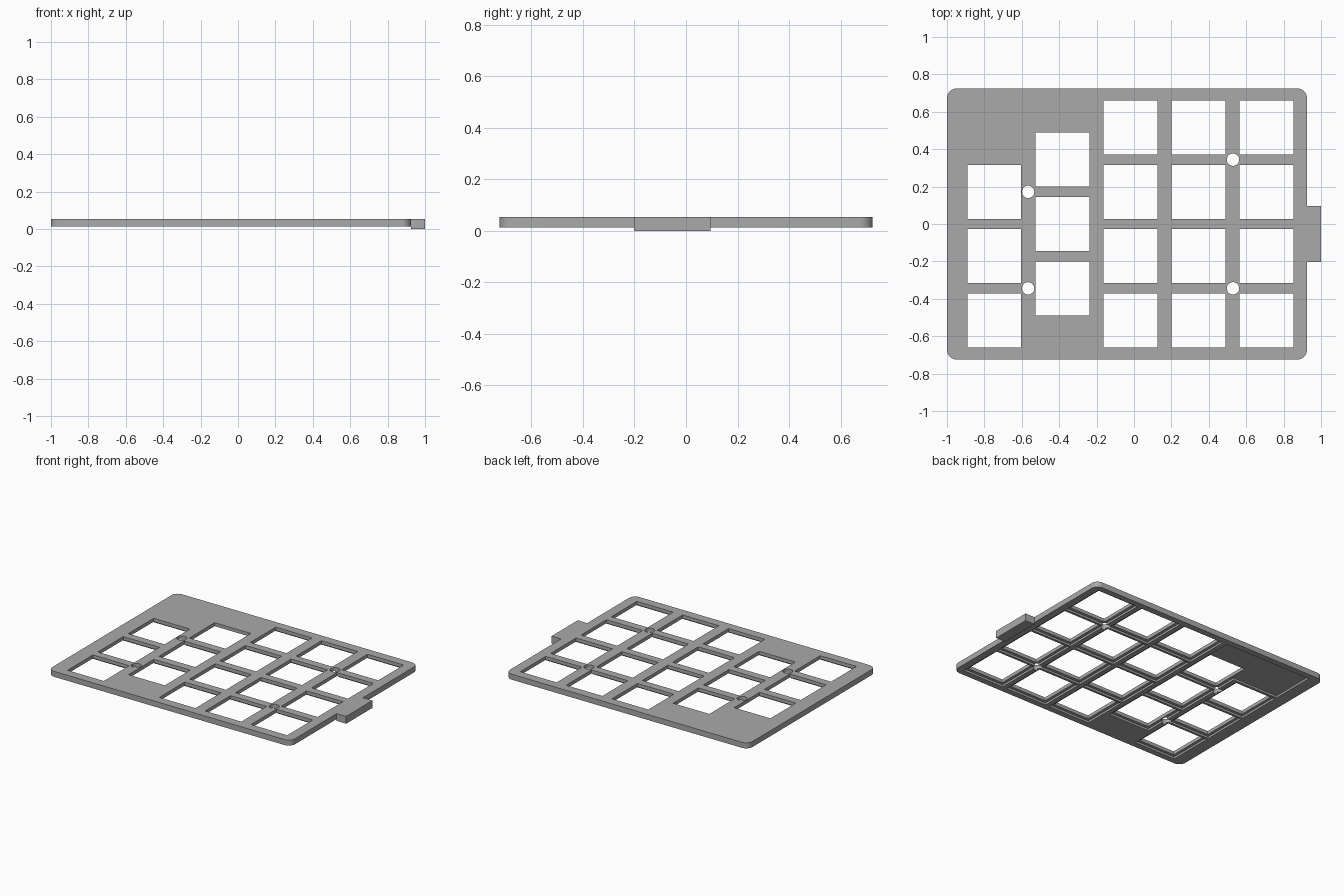
import bpy, bmesh, math

if "Cube" in bpy.data.objects:
    bpy.data.objects.remove(bpy.data.objects["Cube"])

TOP, BOTTOM, FLOOR = 0.053, 0.0135, 0.028   # plate top, plate underside, pocket ceiling
PITCH_X, PITCH_Y, HOLE, LIP = 0.364, 0.344, 0.288, 0.02

grey = bpy.data.materials.new("plain grey")
grey.diffuse_color = (0.4, 0.4, 0.4, 1)
grey.use_nodes = True
grey.node_tree.nodes["Principled BSDF"].inputs["Base Color"].default_value = grey.diffuse_color


def prism(bm, points, z0, z1):
    """Extrude a flat outline from z0 up to z1."""
    face = bm.faces.new([bm.verts.new((x, y, z0)) for x, y in points])
    up = bmesh.ops.extrude_face_region(bm, geom=[face])["geom"]
    bmesh.ops.translate(bm, vec=(0, 0, z1 - z0),
                        verts=[v for v in up if isinstance(v, bmesh.types.BMVert)])


def rect(x0, x1, y0, y1):
    return [(x0, y0), (x1, y0), (x1, y1), (x0, y1)]


def square(x, y, size):
    h = size / 2
    return rect(x - h, x + h, y - h, y + h)


def arc(cx, cy, r, a0, a1, n):
    return [(cx + r * math.cos(math.radians(a0 + (a1 - a0) * i / n)),
             cy + r * math.sin(math.radians(a0 + (a1 - a0) * i / n))) for i in range(n + 1)]


def finish(bm, name):
    bmesh.ops.recalc_face_normals(bm, faces=bm.faces)
    mesh = bpy.data.meshes.new(name)
    bm.to_mesh(mesh)
    bm.free()
    mesh.materials.append(grey)
    ob = bpy.data.objects.new(name, mesh)
    bpy.context.collection.objects.link(ob)
    return ob


def cut(target, cutter):
    cutter.hide_render = True
    mod = target.modifiers.new("cut", "BOOLEAN")
    mod.operation, mod.solver, mod.object = "DIFFERENCE", "EXACT", cutter
    mod.use_self = True
    bpy.context.view_layer.objects.active = target
    bpy.ops.object.modifier_apply(modifier=mod.name)
    bpy.data.objects.remove(cutter)


# Key positions: the first column lacks its top key, the second is staggered
cols = [-0.747 + PITCH_X * i for i in range(5)]
rows = [PITCH_Y * (1.5 - j) for j in range(4)]
keys = [(cols[0], y) for y in rows[1:]]
keys += [(cols[1], y) for y in (PITCH_Y, 0, -PITCH_Y)]
keys += [(x, y) for x in cols[2:] for y in rows]

# Plate with rounded corners
R = 0.05
outline = []
for cx, cy, a in ((0.925 - R, 0.724 - R, 0), (-1 + R, 0.724 - R, 90),
                  (-1 + R, -0.724 + R, 180), (0.925 - R, -0.724 + R, 270)):
    outline += arc(cx, cy, R, a, a + 90, 10)
bm = bmesh.new()
prism(bm, outline, BOTTOM, TOP)
plate = finish(bm, "key_plate")

# Shallow pockets on the underside, plus one large pocket beneath the blank corner
bm = bmesh.new()
for x, y in keys:
    prism(bm, square(x, y, HOLE + 2 * LIP), -0.05, FLOOR)
half = HOLE / 2 + LIP
prism(bm, rect(cols[0] - half, cols[1] + half, 0.355, rows[0] + half), -0.05, FLOOR)
cut(plate, finish(bm, "pocket_cutter"))

# Square key openings and round screw holes
bm = bmesh.new()
for x, y in keys:
    prism(bm, square(x, y, HOLE), -0.1, 0.1)
for x, y in ((-0.566, 0.172), (-0.566, -0.344), (0.529, 0.344), (0.529, -0.344)):
    prism(bm, arc(x, y, 0.033, 0, 360 * 31 / 32, 31), -0.1, 0.1)
cut(plate, finish(bm, "opening_cutter"))

# Side tab, slightly deeper than the plate
bm = bmesh.new()
prism(bm, rect(0.925, 1, -0.202, 0.095), 0, TOP)
finish(bm, "side_tab")

# Smooth the round walls while keeping sharp edges
bpy.ops.object.select_all(action="DESELECT")
plate.select_set(True)
bpy.context.view_layer.objects.active = plate
bpy.ops.object.shade_smooth_by_angle(angle=math.radians(30))
